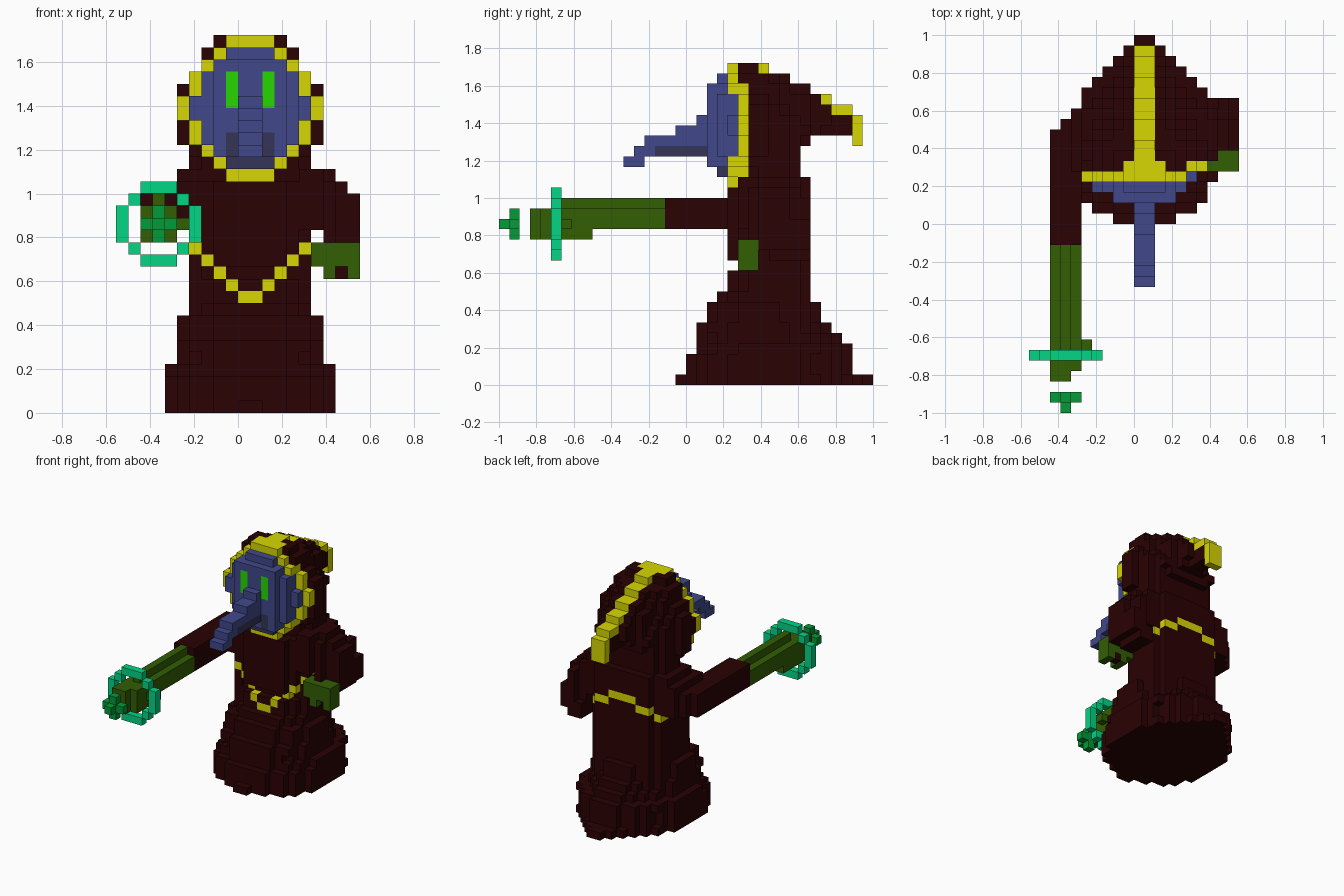
import bpy
import bmesh
from mathutils import Vector

cube = bpy.data.objects.get("Cube")
if cube:
    bpy.data.objects.remove(cube, do_unlink=True)

UNIT = 1 / 18          # block size
MID = 11               # centre column of the body

COLOURS = {
    "robe_brown": (0.023, 0.0005, 0.001),
    "trim_yellow": (0.68, 0.68, 0.001),
    "mask_blue": (0.053, 0.066, 0.26),
    "mask_shadow_blue": (0.035, 0.035, 0.095),
    "eye_green": (0.02, 0.67, 0.001),
    "glove_green": (0.032, 0.112, 0.001),
    "ring_teal": (0.001, 0.66, 0.235),
    "staff_green": (0.001, 0.32, 0.04),
}
NAMES = list(COLOURS)
BROWN, YELLOW, BLUE, SHADOW, EYE, GLOVE, TEAL, STAFF = range(len(NAMES))

mats = []
for name, rgb in COLOURS.items():
    m = bpy.data.materials.new(name)
    m.use_nodes = True
    m.diffuse_color = (*rgb, 1)
    bsdf = next(n for n in m.node_tree.nodes if n.type == "BSDF_PRINCIPLED")
    bsdf.inputs["Base Color"].default_value = (*rgb, 1)
    bsdf.inputs["Roughness"].default_value = 0.9
    mats.append(m)

cells = {}             # block position -> (part, colour)


def box(part, colour, xs, ys, zs):
    """Fill a block range; each range is (start, end)."""
    for i in range(*xs):
        for j in range(*ys):
            for k in range(*zs):
                cells[i, j, k] = (part, colour)


def layer(part, k, half, j0, j1, front, back):
    """Fill a rounded slab with separate front and back roundness."""
    cy, hy = (j0 + j1) / 2, (j1 - j0) / 2
    for j in range(j0, j1):
        dy = (j + 0.5 - cy) / hy
        p = front if dy < 0 else back
        for i in range(MID - half, MID + half):
            if abs((i + 0.5 - MID) / half) ** p + abs(dy) ** p < 1:
                cells[i, j, k] = (part, BROWN)


# Robe skirt: front and back edge of each layer, with a pointed hem in front
SKIRT = [(18, 36), (18, 34), (18, 34), (19, 34), (19, 33), (19, 32), (20, 31), (20, 31)]
for k, (j0, j1) in enumerate(SKIRT):
    layer("robe", k, 7 if k < 4 else 6, j0, j1, 2.6, 1.4 if k < 1 else 1.8)
box("robe", BROWN, (10, 12), (17, 18), (0, 1))

# Torso and neck
FRONT = {8: 21, 11: 23, 19: 24, 20: 24, 21: 24}
for k in range(8, 22):
    layer("robe", k, 5, FRONT.get(k, 22), 30 if k < 20 else 29, 2.8, 4)
box("robe", BROWN, (6, 7), (23, 24), (9, 19))

# Shoulders and sleeves, the left one bent at the elbow
box("right_sleeve", BROWN, (4, 7), (23, 29), (15, 19))
box("right_sleeve", BROWN, (5, 7), (24, 29), (19, 20))
box("right_sleeve", BROWN, (3, 5), (22, 28), (15, 18))
box("right_sleeve", BROWN, (2, 5), (16, 27), (15, 18))
box("left_sleeve", BROWN, (15, 17), (23, 29), (15, 20))
box("left_sleeve", BROWN, (17, 18), (24, 29), (14, 19))
box("left_sleeve", BROWN, (17, 18), (25, 28), (19, 20))
box("left_sleeve", BROWN, (18, 19), (25, 30), (13, 18))
box("left_sleeve", BROWN, (18, 19), (25, 28), (18, 19))
box("left_sleeve", BROWN, (19, 20), (25, 30), (13, 16))
box("left_sleeve", BROWN, (19, 20), (25, 28), (16, 18))
box("left_sleeve", BROWN, (17, 19), (26, 30), (12, 14))
box("left_sleeve", BROWN, (18, 19), (24, 25), (11, 12))

# Left glove
box("left_glove", GLOVE, (16, 20), (23, 25), (12, 14))
for i in (17, 19):
    box("left_glove", GLOVE, (i, i + 1), (23, 25), (11, 12))

# Right glove: ridged cuff, fist and thumb
box("right_glove", GLOVE, (2, 5), (9, 16), (15, 17))
box("right_glove", GLOVE, (3, 4), (6, 16), (17, 18))
box("right_glove", GLOVE, (2, 5), (4, 9), (14, 17))
box("right_glove", GLOVE, (2, 4), (3, 4), (14, 17))
box("right_glove", GLOVE, (5, 6), (6, 7), (15, 16))

# Floating ring and staff tip
for a in (-1, 0, 1):
    for s in (-3, 3):
        cells[3 + a, 5, 15 + s] = ("ring", TEAL)
        cells[3 + s, 5, 15 + a] = ("ring", TEAL)
for a in (-2, 2):
    for b in (-2, 2):
        cells[3 + a, 5, 15 + b] = ("ring", TEAL)
for a in (-1, 0, 1):
    cells[3 + a, 1, 15] = ("staff_tip", STAFF)
    cells[3, 1, 15 + a] = ("staff_tip", STAFF)
cells[3, 0, 15] = ("staff_tip", STAFF)

# Hood: outline half widths upward from the chin, tapering to the back
RIM = [2, 3, 4, 5, 5, 6, 6, 5, 5, 4, 3, 2]
HOOD = [4, 4, 5, 6, 6, 6, 6, 6, 5, 4, 4, 3]
for j in range(23, 34):
    top = 31 if j < 26 else 30 - (j - 26) // 2
    low = 19 if j < 29 else (23 if j == 29 else 24)
    taper = 1 if j < 26 else 1 - (j - 25) / 11
    shift = 31 - top
    for k in range(low, 30 if j == 25 else top):
        widths = RIM if j == 23 and k < 29 else HOOD
        half = round(widths[min(k + shift, 30) - 19] * taper)
        half = max(1, half - (k == low and j > 28))
        box("hood", BROWN, (MID - half, MID + half), (j, j + 1), (k, k + 1))

# Yellow crest stepping down the hood
for j in range(23, 34):
    top = 31 if j < 26 else 30 - (j - 26) // 2
    w = 2 if j < 24 else 1
    box("crest", YELLOW, (MID - w, MID + w), (j, j + 1), (top - 1, top))
box("crest", YELLOW, (10, 12), (34, 35), (23, 26))

# Hood rim and mask, turned slightly to one side
for n, half in enumerate(RIM):
    k = 19 + n
    for i in range(MID - half, MID + half):
        if i in (MID - half, MID + half - 1) or k in (19, 30):
            if i < 15:
                cells[i, 22, k] = ("hood_rim", YELLOW)
            if i >= 13:
                cells[i, 23, k] = ("hood_rim", YELLOW)
            continue
        cells[i, 22, k] = ("mask", BLUE)
        if i < 15:
            cells[i, 21, k] = ("mask", BLUE)
        if 8 <= i < 14 and 21 <= k < 29:
            cells[i, 20, k] = ("mask", BLUE)

# Eyes and shaded patches on the mask
for i in (9, 12):
    box("mask", EYE, (i, i + 1), (20, 21), (25, 28))
    box("mask", SHADOW, (i, i + 1), (20, 21), (21, 23))
box("mask", SHADOW, (9, 13), (21, 22), (20, 21))

# Beak: start and end depth of each layer
for k, j0, j1 in ((25, 19, 20), (24, 17, 20), (23, 14, 20), (22, 13, 20), (21, 12, 14)):
    box("beak", BLUE, (10, 12), (j0, j1), (k, k + 1))
box("beak", SHADOW, (10, 12), (15, 20), (22, 23))


# Yellow chain, laid into the torso surface
def paint_chain(line):
    """Colour the first robe block met along a line of positions."""
    for pos in line:
        if pos in cells and cells[pos][0] == "robe":
            cells[pos] = ("robe", YELLOW)
            return


for i in range(6, 16):
    d = int(abs(i + 0.5 - MID))
    paint_chain([(i, j, 9 + d) for j in range(18, 32)])
    paint_chain([(i, j, 16 - d // 2) for j in range(32, 18, -1)])
for j in range(24, 28):
    paint_chain([(i, j, 14) for i in range(4, 10)])
    if j > 24:
        paint_chain([(i, j, 14) for i in range(17, 11, -1)])

# One mesh per part, keeping only the exposed block faces
AXES = [Vector(v) for v in ((1, 0, 0), (0, 1, 0), (0, 0, 1))]
for part in sorted({c[0] for c in cells.values()}):
    bm = bmesh.new()
    corners = {}

    def vert(p):
        key = tuple(round(c) for c in p)
        if key not in corners:
            corners[key] = bm.verts.new(((key[0] - 10) * UNIT, (key[1] - 18) * UNIT, key[2] * UNIT))
        return corners[key]

    for pos, (owner, colour) in cells.items():
        if owner != part:
            continue
        for a in range(3):
            u, v = AXES[(a + 1) % 3], AXES[(a + 2) % 3]
            for side in (0, 1):
                n = Vector(pos) + AXES[a] * (2 * side - 1)
                if tuple(int(c) for c in n) in cells:
                    continue
                o = Vector(pos) + AXES[a] * side
                quad = [o, o + u, o + u + v, o + v]
                face = bm.faces.new([vert(p) for p in (quad if side else quad[::-1])])
                # the beak is shaded on its flanks only
                face.material_index = BLUE if part == "beak" and a != 0 else colour
    mesh = bpy.data.meshes.new(part)
    bm.to_mesh(mesh)
    bm.free()
    for m in mats:
        mesh.materials.append(m)
    bpy.context.scene.collection.objects.link(bpy.data.objects.new(part, mesh))
